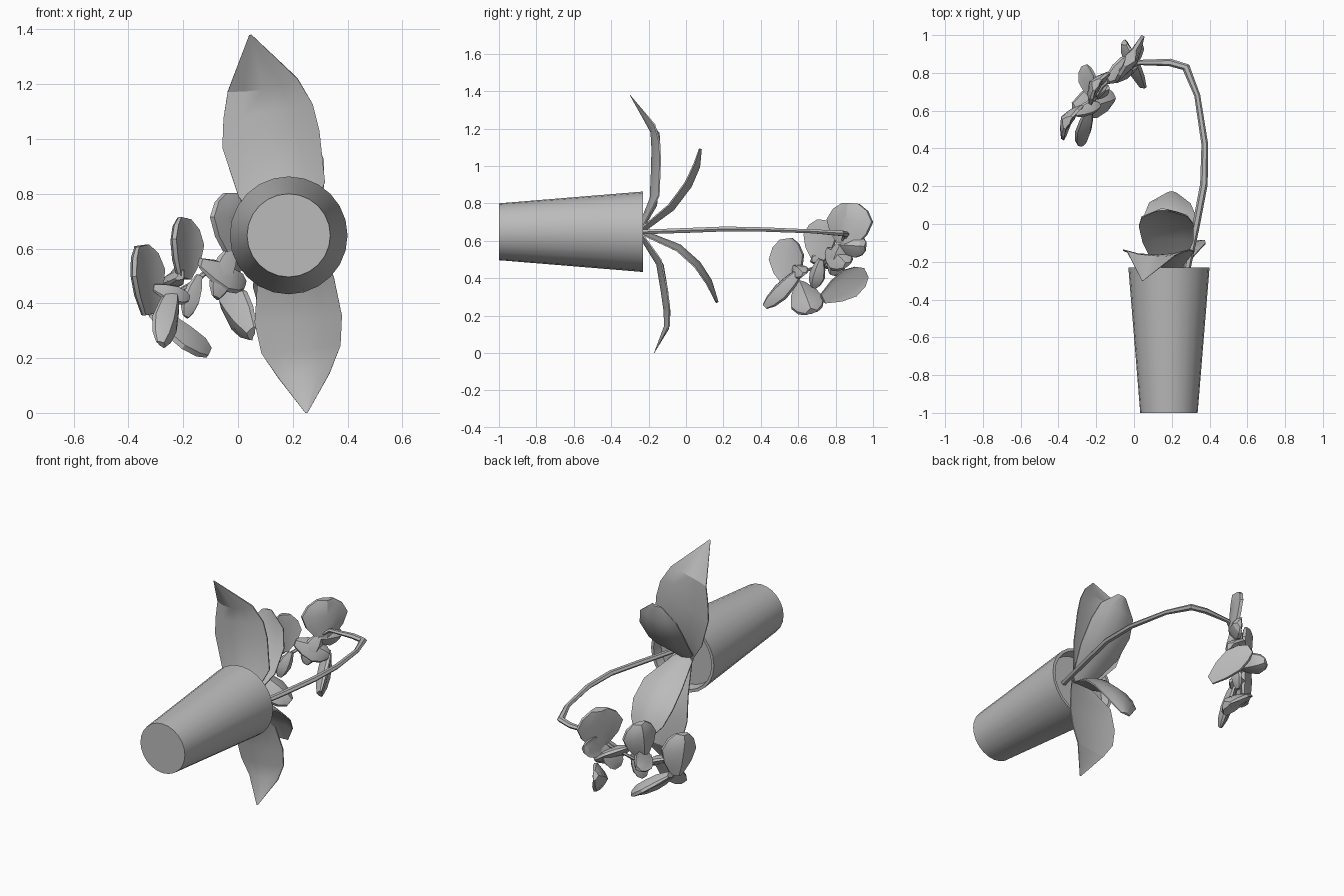
import bpy, bmesh, math
from mathutils import Vector

default_cube = bpy.data.objects.get("Cube")
if default_cube:
    bpy.data.objects.remove(default_cube, do_unlink=True)

grey = bpy.data.materials.new("plain grey")
grey.use_nodes = True
grey.diffuse_color = (0.5, 0.5, 0.5, 1)
grey.node_tree.nodes["Principled BSDF"].inputs["Base Color"].default_value = grey.diffuse_color


def finish(name, bm, angle):
    """Turn a bmesh into a named, shaded object."""
    bmesh.ops.recalc_face_normals(bm, faces=bm.faces[:])
    mesh = bpy.data.meshes.new(name)
    bm.to_mesh(mesh)
    bm.free()
    mesh.materials.append(grey)
    obj = bpy.data.objects.new(name, mesh)
    bpy.context.scene.collection.objects.link(obj)
    bpy.ops.object.select_all(action="DESELECT")
    obj.select_set(True)
    bpy.context.view_layer.objects.active = obj
    bpy.ops.object.shade_smooth_by_angle(angle=math.radians(angle))


def skin(bm, rings):
    """Bridge closed rings of points and cap both ends."""
    loops = [[bm.verts.new(p) for p in ring] for ring in rings]
    count = len(loops[0])
    for a, b in zip(loops, loops[1:]):
        for i in range(count):
            j = (i + 1) % count
            bm.faces.new((a[i], a[j], b[j], b[i]))
    bm.faces.new(loops[0])
    bm.faces.new(loops[-1])


def tangents(points):
    last = len(points) - 1
    return [(points[min(i + 1, last)] - points[max(i - 1, 0)]).normalized()
            for i in range(last + 1)]


def blade(name, path, widths, side, cup, thick):
    """Thin folded leaf or petal along a path; cup lifts both edges."""
    points = [Vector(p) for p in path]
    rings = []
    for point, along, half in zip(points, tangents(points), widths):
        across = Vector(side)
        across = (across - along * across.dot(along)).normalized()
        normal = across.cross(along)
        front, back = [], []
        for t in (-1, -0.55, 0, 0.55, 1):
            spot = point + across * half * t + normal * cup * half * (t * t - 0.4)
            depth = normal * thick * (1 - 0.7 * abs(t)) * min(1, half * 20)
            front.append(spot + depth)
            back.append(spot - depth)
        rings.append(front + back[::-1])
    bm = bmesh.new()
    skin(bm, rings)
    finish(name, bm, 25)


def tube(name, path, radii, sides):
    points = [Vector(p) for p in path]
    rings = []
    for point, along, radius in zip(points, tangents(points), radii):
        u = along.cross(Vector((0, 0, 1))).normalized()
        v = u.cross(along)
        rings.append([point + radius * (u * math.cos(a) + v * math.sin(a) * 0.75)
                      for a in (math.tau * k / sides for k in range(sides))])
    bm = bmesh.new()
    skin(bm, rings)
    finish(name, bm, 40)


# Pot lying along y, with a thin rim and recessed soil
POT_X, POT_Z = 0.185, 0.648
bm = bmesh.new()
profile = [(-1, 0.152), (-0.23, 0.215), (-0.23, 0.198), (-0.29, 0.19)]
skin(bm, [[(POT_X + r * math.cos(math.tau * k / 24), y, POT_Z + r * math.sin(math.tau * k / 24))
           for k in range(24)] for y, r in profile])
finish("pot", bm, 30)

# Four broad leaves
root = (POT_X, -0.25, POT_Z)
X = (1, 0, 0)
blade("upper_front_leaf",
      [root, (0.16, -0.17, 0.82), (0.12, -0.16, 1), (0.11, -0.16, 1.1),
       (0.09, -0.17, 1.19), (0.045, -0.3, 1.38)],
      [0.06, 0.16, 0.18, 0.165, 0.13, 0.004], X, -0.2, 0.012)
blade("lower_front_leaf",
      [root, (0.21, -0.14, 0.48), (0.22, -0.115, 0.34), (0.23, -0.1, 0.23),
       (0.24, -0.1, 0.14), (0.25, -0.17, 0)],
      [0.06, 0.14, 0.16, 0.145, 0.095, 0.004], X, 0.15, 0.012)
blade("upper_back_leaf",
      [root, (0.18, -0.08, 0.78), (0.17, 0.01, 0.9), (0.16, 0.055, 1), (0.15, 0.075, 1.09)],
      [0.06, 0.135, 0.145, 0.12, 0.03], X, 0.2, 0.012)
blade("lower_back_leaf",
      [root, (0.19, -0.04, 0.56), (0.19, 0.06, 0.47), (0.19, 0.12, 0.38), (0.2, 0.165, 0.27)],
      [0.06, 0.13, 0.135, 0.11, 0.03], X, -0.2, 0.012)

# Arching flower stem
tube("flower_stem",
     [(0.27, -0.29, 0.645), (0.33, 0, 0.655), (0.37, 0.21, 0.663), (0.375, 0.42, 0.66),
      (0.335, 0.68, 0.65), (0.275, 0.83, 0.64), (0.19, 0.855, 0.635), (0.03, 0.855, 0.63),
      (-0.06, 0.82, 0.56), (-0.17, 0.73, 0.47), (-0.26, 0.58, 0.42)],
     [0.018, 0.02, 0.02, 0.018, 0.016, 0.022, 0.02, 0.014, 0.012, 0.012, 0.01], 6)


def petal(name, base, tip, half, side, cup=0.35):
    a, b = Vector(base), Vector(tip)
    steps = [(0, 0.35), (0.3, 0.8), (0.6, 1), (0.85, 0.75), (1, 0.35)]
    blade(name, [a.lerp(b, t) for t, w in steps], [half * w for t, w in steps],
          side, cup, 0.03)


# Blossoms: each has raised, hanging and side petals and a small lip
OUT = (0.5, 0.85, 0)
petals = [
    ("first_top_petal", (-0.01, 0.86, 0.57), (-0.02, 0.88, 0.8), 0.14, OUT, -0.1),
    ("first_low_petal", (0.05, 0.73, 0.29), (-0.05, 0.96, 0.43), 0.08, (-0.3, 0.5, -1)),
    ("first_lip", (-0.02, 0.84, 0.6), (-0.08, 0.78, 0.42), 0.06, OUT),
    ("first_side_petal", (-0.14, 0.76, 0.55), (0.02, 0.86, 0.47), 0.07, (0, 1, 0.6)),
    ("first_back_petal", (-0.03, 0.82, 0.58), (0.03, 0.96, 0.57), 0.065, (0, 0, 1)),
    ("second_top_petal", (-0.2, 0.71, 0.49), (-0.2, 0.74, 0.71), 0.1, OUT),
    ("second_low_petal", (-0.32, 0.61, 0.37), (-0.11, 0.67, 0.22), 0.09, (0.3, 1, 0)),
    ("second_lip", (-0.14, 0.72, 0.5), (-0.19, 0.68, 0.35), 0.045, OUT),
    ("second_side_petal", (-0.21, 0.67, 0.5), (-0.26, 0.84, 0.48), 0.06, (0.8, 0, 0.8)),
    ("third_top_petal", (-0.33, 0.56, 0.36), (-0.355, 0.54, 0.61), 0.105, OUT),
    ("third_low_petal", (-0.23, 0.62, 0.45), (-0.28, 0.42, 0.25), 0.055, (1, 0.8, -0.6)),
    ("third_lip", (-0.31, 0.58, 0.46), (-0.18, 0.63, 0.42), 0.045, (0, 1, 0.7)),
]
for entry in petals:
    petal(*entry)
